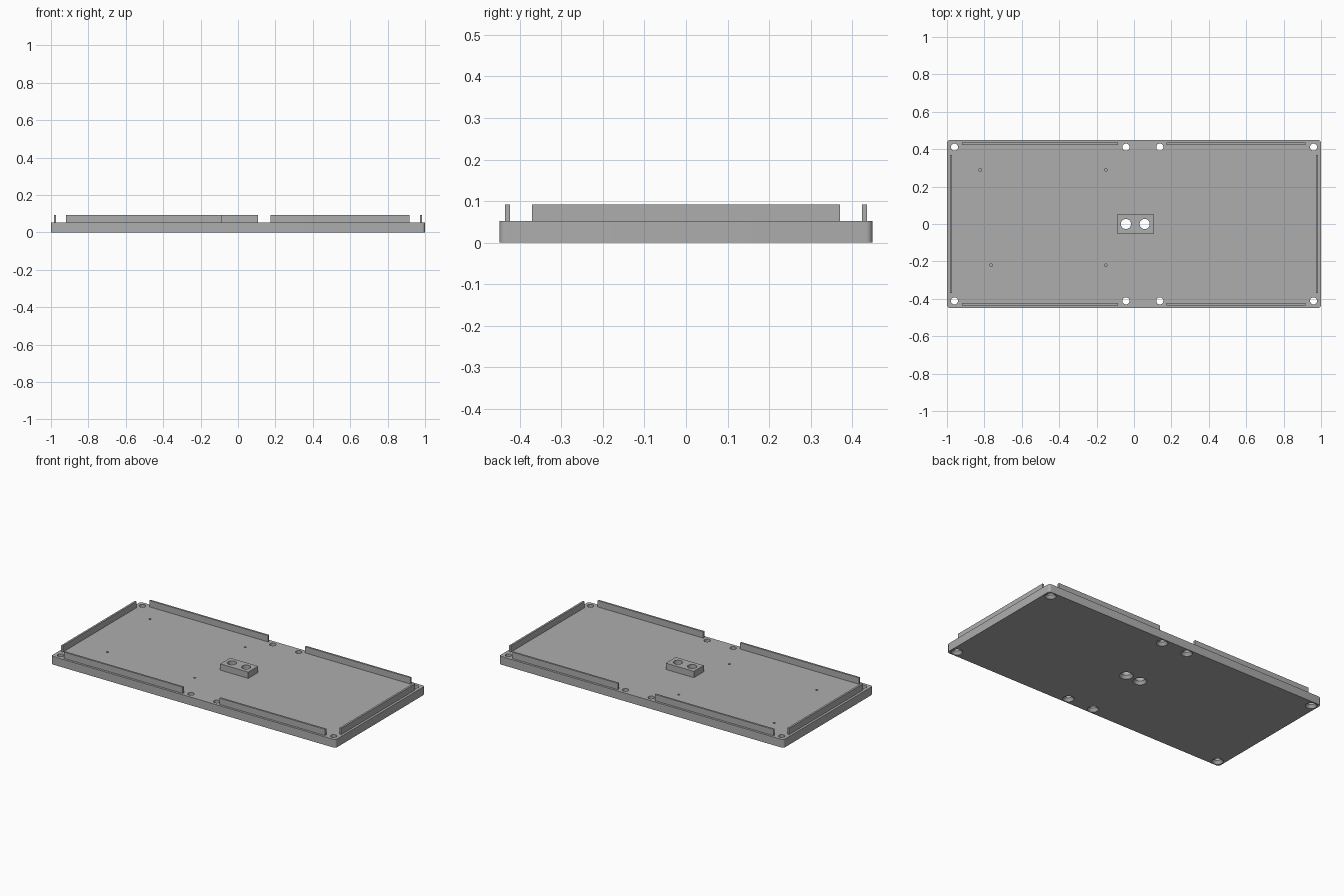
import bpy
import bmesh
from math import cos, sin, pi

if "Cube" in bpy.data.objects:
    bpy.data.objects.remove(bpy.data.objects["Cube"], do_unlink=True)

W, D = 1.0, 0.449          # half width and half depth of the plate
BASE, TOP = 0.052, 0.092   # plate surface and top of rails

grey = bpy.data.materials.new("plain grey")
grey.use_nodes = True
colour = (0.42, 0.42, 0.42, 1)
grey.diffuse_color = colour
grey.node_tree.nodes["Principled BSDF"].inputs["Base Color"].default_value = colour


def finish(bm, name):
    bmesh.ops.recalc_face_normals(bm, faces=bm.faces)
    mesh = bpy.data.meshes.new(name)
    bm.to_mesh(mesh)
    bm.free()
    mesh.materials.append(grey)
    ob = bpy.data.objects.new(name, mesh)
    bpy.context.collection.objects.link(ob)
    return ob


def box(name, x0, x1, y0, y1, z0, z1, corner=0):
    bm = bmesh.new()
    bmesh.ops.create_cube(bm, size=1)
    for v in bm.verts:
        v.co = (x1 if v.co.x > 0 else x0,
                y1 if v.co.y > 0 else y0,
                z1 if v.co.z > 0 else z0)
    if corner:
        upright = [e for e in bm.edges
                   if abs(e.verts[0].co.z - e.verts[1].co.z) > 0.01]
        bmesh.ops.bevel(bm, geom=upright, offset=corner, segments=6,
                        profile=0.5, affect='EDGES')
    return finish(bm, name)


def add_lathe(bm, x, y, profile, sides=32):
    """Closed round cutter from (radius, height) pairs."""
    rings = [[bm.verts.new((x + r * cos(2 * pi * i / sides),
                            y + r * sin(2 * pi * i / sides), z))
              for i in range(sides)] for r, z in profile]
    for a, b in zip(rings, rings[1:]):
        for i in range(sides):
            j = (i + 1) % sides
            bm.faces.new((a[i], a[j], b[j], b[i]))
    bm.faces.new(rings[0][::-1])
    bm.faces.new(rings[-1])


def countersunk(r, wide, depth):
    return [(wide, -0.02), (wide, 0), (r, depth), (r, 0.15)]


def cut(ob, cutter):
    mod = ob.modifiers.new("holes", 'BOOLEAN')
    mod.operation = 'DIFFERENCE'
    mod.solver = 'EXACT'
    mod.object = cutter
    graph = bpy.context.evaluated_depsgraph_get()
    mesh = bpy.data.meshes.new_from_object(ob.evaluated_get(graph))
    ob.modifiers.clear()
    ob.data = mesh


# Plate and raised centre block
plate = box("base_plate", -W, W, -D, D, 0, BASE, corner=0.016)
block = box("centre_block", -0.09, 0.107, -0.05, 0.05, BASE, TOP)

# Screw holes, cable holes and blind pilot holes
bm = bmesh.new()
for x in (-0.96, -0.043, 0.138, 0.96):
    for y in (-0.411, 0.411):
        add_lathe(bm, x, y, countersunk(0.019, 0.033, 0.018))
for x in (-0.043, 0.057):
    add_lathe(bm, x, 0, countersunk(0.027, 0.04, 0.018))
for x, y in ((-0.822, 0.289), (-0.151, 0.289), (-0.764, -0.22), (-0.151, -0.22)):
    add_lathe(bm, x, y, [(0.007, 0.02), (0.007, 0.15)], 16)
cutter = finish(bm, "hole_cutter")
cutter.hide_render = True
for ob in (plate, block):
    cut(ob, cutter)
bpy.data.objects.remove(cutter, do_unlink=True)

# Thin upright rails around the edge
rails = []
for side, s in (("front", -1), ("back", 1)):
    y0, y1 = sorted((s * 0.423, s * 0.435))
    rails.append(box(side + "_right_rail", -0.92, -0.085, y0, y1, BASE, TOP))
    rails.append(box(side + "_left_rail", 0.175, 0.917, y0, y1, BASE, TOP))
for side, s in (("right", -1), ("left", 1)):
    x0, x1 = sorted((s * 0.973, s * 0.985))
    rails.append(box(side + "_end_rail", x0, x1, -0.37, 0.37, BASE, TOP))

# Smooth round walls, crisp edges
bpy.ops.object.select_all(action='DESELECT')
for ob in [plate, block] + rails:
    ob.select_set(True)
bpy.context.view_layer.objects.active = plate
bpy.ops.object.shade_smooth_by_angle(angle=pi / 6)
